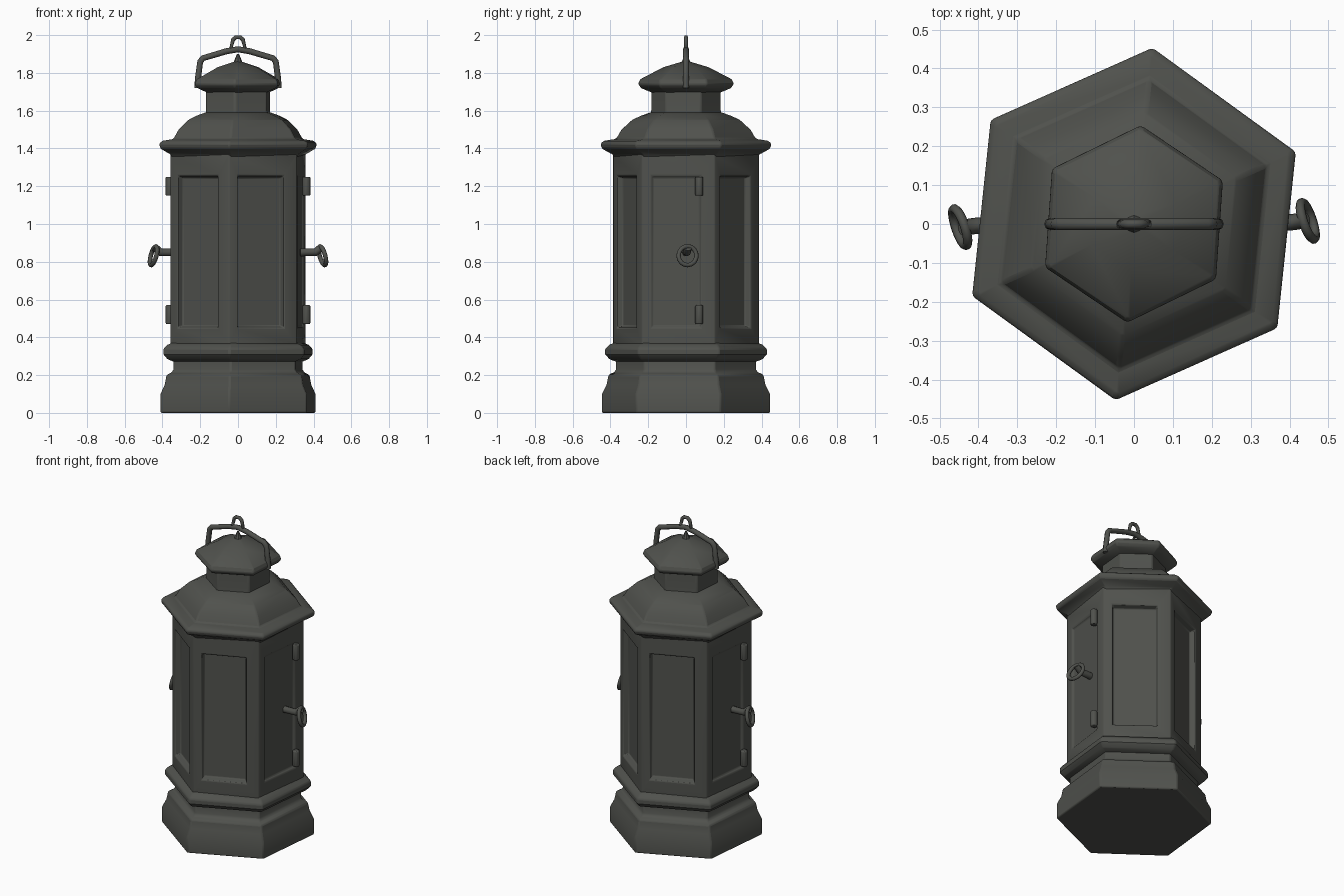
import bpy, bmesh
from math import cos, sin, radians, pi
from mathutils import Vector, Matrix

cube = bpy.data.objects.get("Cube")
if cube:
    bpy.data.objects.remove(cube, do_unlink=True)

metal = bpy.data.materials.new("dark grey metal")
metal.use_nodes = True
colour = (0.08, 0.083, 0.074, 1)
metal.diffuse_color = colour
metal.node_tree.nodes["Principled BSDF"].inputs["Base Color"].default_value = colour


def finish(name, bm, bevel=0, angle=35):
    bmesh.ops.remove_doubles(bm, verts=bm.verts, dist=0.0005)
    bmesh.ops.recalc_face_normals(bm, faces=bm.faces)
    mesh = bpy.data.meshes.new(name)
    bm.to_mesh(mesh)
    bm.free()
    mesh.materials.append(metal)
    ob = bpy.data.objects.new(name, mesh)
    bpy.context.collection.objects.link(ob)
    if bevel:
        mod = ob.modifiers.new("soft edges", "BEVEL")
        mod.width = bevel
        mod.segments = 2
        mod.limit_method = "ANGLE"
        mod.angle_limit = radians(40)
    bpy.ops.object.select_all(action="DESELECT")
    ob.select_set(True)
    bpy.context.view_layer.objects.active = ob
    bpy.ops.object.shade_smooth_by_angle(angle=radians(angle))
    return ob


def hexagon(name, profile, turn, bevel=0.008):
    """Six-sided lathe of (radius, height) pairs, closed at both ends."""
    bm = bmesh.new()
    rings = []
    for r, z in profile:
        angles = [radians(turn + 60 * k) for k in range(6)]
        rings.append([bm.verts.new((r * cos(a), r * sin(a), z)) for a in angles])
    for low, high in zip(rings, rings[1:]):
        for k in range(6):
            n = (k + 1) % 6
            bm.faces.new((low[k], low[n], high[n], high[k]))
    bm.faces.new(rings[0][::-1])
    bm.faces.new(rings[-1])
    return finish(name, bm, bevel)


def rod(name, points, radius, closed=False):
    """Round bar following a path."""
    curve = bpy.data.curves.new(name, "CURVE")
    curve.dimensions = "3D"
    curve.bevel_depth = radius
    curve.bevel_resolution = 2
    curve.use_fill_caps = True
    line = curve.splines.new("POLY")
    line.points.add(len(points) - 1)
    for p, co in zip(line.points, points):
        p.co = (*co, 1)
    line.use_cyclic_u = closed
    for f in [curve.materials]:
        f.append(metal)
    ob = bpy.data.objects.new(name, curve)
    bpy.context.collection.objects.link(ob)
    return ob


# Stepped base, collar, roof and chimney cap
hexagon("base", [(0.45, 0), (0.45, 0.1), (0.425, 0.15), (0.415, 0.2),
                 (0.385, 0.215), (0.375, 0.23), (0.375, 0.3)], 24)
hexagon("collar", [(0.37, 0.27), (0.41, 0.285), (0.433, 0.31), (0.433, 0.34),
                   (0.41, 0.36), (0.37, 0.375)], 24)
hexagon("roof", [(0.37, 1.33), (0.395, 1.37), (0.45, 1.4), (0.458, 1.425), (0.44, 1.44),
                 (0.375, 1.45), (0.345, 1.5), (0.29, 1.55), (0.235, 1.575),
                 (0.19, 1.59)], 24)
hexagon("neck", [(0.195, 1.55), (0.187, 1.6), (0.187, 1.74)], 25)
hexagon("cap", [(0.18, 1.695), (0.24, 1.72), (0.257, 1.74), (0.245, 1.765),
                (0.12, 1.83), (0.02, 1.86)], 26)

# Body: six walls, each with a recessed pane; the two doors are shallower
RADIUS, LOW, HIGH = 0.39, 0.36, 1.37
bm = bmesh.new()
for k in range(6):
    a, b = (RADIUS * Vector((cos(t), sin(t), 0))
            for t in (radians(23 + 60 * k), radians(83 + 60 * k)))
    inward = -(a + b).normalized()
    depth = 0.012 if k in (2, 5) else 0.035

    def loop(t0, t1, z0, z1, d):
        spots = ((t0, z0), (t1, z0), (t1, z1), (t0, z1))
        return [bm.verts.new(a.lerp(b, t) + inward * d + Vector((0, 0, z)))
                for t, z in spots]

    wall = loop(0, 1, LOW, HIGH, 0)
    rim = loop(0.13, 0.81, 0.45, 1.255, 0)
    pane = loop(0.15, 0.79, 0.46, 1.245, depth)
    for outer, inner in ((wall, rim), (rim, pane)):
        for i in range(4):
            j = (i + 1) % 4
            bm.faces.new((outer[i], outer[j], inner[j], inner[i]))
    bm.faces.new(pane)
finish("body", bm, 0.006)

# Door hardware on opposite sides
for side, label in ((1, "left"), (-1, "right")):
    for z, level in ((0.52, "lower"), (1.2, "upper")):
        bm = bmesh.new()
        bmesh.ops.create_cone(bm, cap_ends=True, segments=8, radius1=0.022,
                              radius2=0.022, depth=0.1,
                              matrix=Matrix.Translation((side * 0.362, side * 0.07, z)))
        finish(f"{label}_{level}_hinge", bm, 0.006)
    rod(f"{label}_knob_stem", [(side * x, side * y, z) for x, y, z in
                               ((0.33, 0, 0.85), (0.41, 0.005, 0.85), (0.44, 0.01, 0.875))], 0.021)
    across = Vector((-0.3, 0.95, 0))
    centre = Vector((0.447, 0.008, 0.832))
    ring = []
    for i in range(16):
        t = 2 * pi * i / 16
        p = centre + 0.05 * (across * cos(t) + Vector((0.25, 0, -1)) * -sin(t))
        ring.append((side * p.x, side * p.y, p.z))
    rod(f"{label}_pull_ring", ring, 0.012, True)

# Carrying handle with hanging loop
half = [(0.215, 1.72), (0.212, 1.77), (0.2, 1.86), (0.185, 1.878), (0.06, 1.915)]
path = [(-x, 0, z) for x, z in half] + [(0, 0, 1.925)] + [(x, 0, z) for x, z in half[::-1]]
rod("carrying_handle", path, 0.016)
rod("hanging_loop", [(x, 0, z) for x, z in
                     ((-0.04, 1.92), (-0.026, 1.976), (-0.012, 1.989), (0.012, 1.989),
                      (0.026, 1.976), (0.04, 1.92))], 0.011, True)

# Small peak on the cap
bm = bmesh.new()
bmesh.ops.create_cone(bm, cap_ends=True, segments=8, radius1=0.03, radius2=0.006,
                      depth=0.06, matrix=Matrix.Translation((0, 0, 1.87)))
finish("cap_peak", bm)
